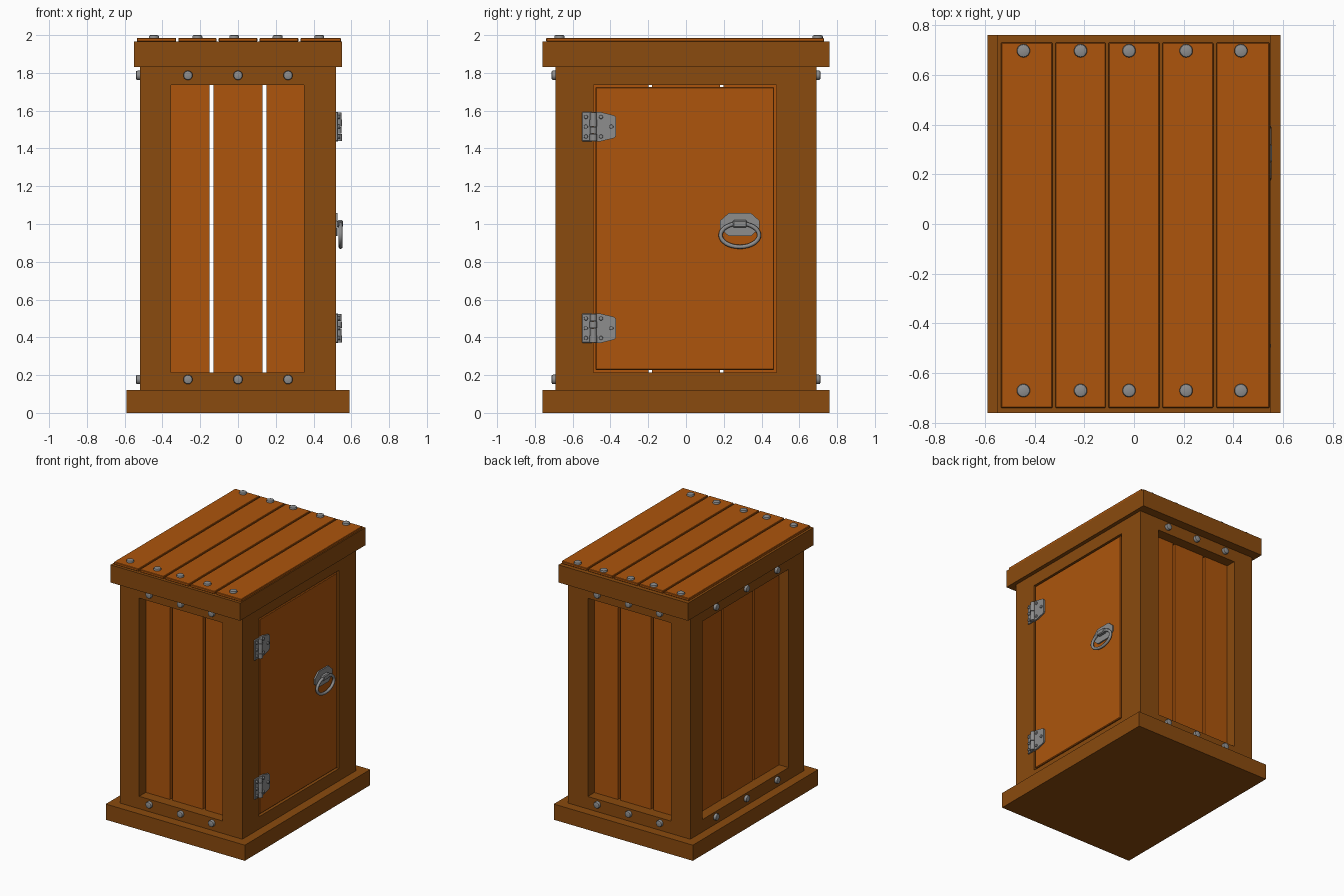
import bpy, bmesh, math
from mathutils import Matrix, Vector

cube = bpy.data.objects.get("Cube")
if cube:
    bpy.data.objects.remove(cube, do_unlink=True)


def material(name, r, g, b):
    m = bpy.data.materials.new(name)
    m.use_nodes = True
    m.diffuse_color = (r, g, b, 1)
    m.node_tree.nodes["Principled BSDF"].inputs["Base Color"].default_value = (r, g, b, 1)
    return m


FRAME = material("dark brown wood", 0.254, 0.069, 0.0044)
PLANK = material("orange wood", 0.418, 0.091, 0.0037)
METAL = material("grey metal", 0.27, 0.27, 0.27)


def finish(name, bm, mat, smooth=False):
    bmesh.ops.recalc_face_normals(bm, faces=bm.faces)
    me = bpy.data.meshes.new(name)
    bm.to_mesh(me)
    bm.free()
    ob = bpy.data.objects.new(name, me)
    bpy.context.collection.objects.link(ob)
    me.materials.append(mat)
    if smooth:
        bpy.ops.object.select_all(action='DESELECT')
        ob.select_set(True)
        bpy.context.view_layer.objects.active = ob
        bpy.ops.object.shade_smooth_by_angle(angle=math.radians(40))
    return ob


def box(name, x, y, z, mat, bevel=0):
    """Box from (min, max) pairs on each axis."""
    bm = bmesh.new()
    bmesh.ops.create_cube(bm, size=1)
    for v in bm.verts:
        v.co = [a + (b - a) * (c + 0.5) for (a, b), c in zip((x, y, z), v.co)]
    if bevel:
        bmesh.ops.bevel(bm, geom=bm.edges[:], offset=bevel, segments=1, affect='EDGES')
    return finish(name, bm, mat)


def cylinder(name, at, axis, radius, depth, mat, sides=14, tip=None):
    """Cylinder, or a stud with a chamfered tip, centred on a point."""
    bm = bmesh.new()
    bmesh.ops.create_cone(bm, cap_ends=True, segments=sides, radius1=radius, radius2=radius, depth=depth)
    if tip:
        rim = [e for e in bm.edges if all(v.co.z > 0 for v in e.verts)]
        bmesh.ops.bevel(bm, geom=rim, offset=tip, segments=2, profile=0.5, affect='EDGES')
    turn = Vector((0, 0, 1)).rotation_difference(Vector(axis)).to_matrix().to_4x4()
    bmesh.ops.transform(bm, matrix=Matrix.Translation(at) @ turn, verts=bm.verts)
    return finish(name, bm, mat, True)


def side_plate(name, outline, x0, x1, mat):
    """Outline in (y, z) extruded along x."""
    bm = bmesh.new()
    face = bm.faces.new([bm.verts.new((x0, y, z)) for y, z in outline])
    new = bmesh.ops.extrude_face_region(bm, geom=[face])["geom"]
    bmesh.ops.translate(bm, vec=(x1 - x0, 0, 0), verts=[v for v in new if isinstance(v, bmesh.types.BMVert)])
    return finish(name, bm, mat)


# Base, cap and hollow body with a window in each side
box("base", (-0.59, 0.59), (-0.76, 0.76), (0, 0.12), FRAME)
box("cap", (-0.55, 0.55), (-0.76, 0.76), (1.83, 1.965), FRAME)
body = box("body_frame", (-0.52, 0.52), (-0.69, 0.69), (0.12, 1.83), FRAME)
LOW, HIGH = 0.215, 1.735
cutters = [
    box("cut_cavity", (-0.41, 0.41), (-0.58, 0.58), (0, 2), FRAME),
    box("cut_front_back", (-0.355, 0.35), (-1, 1), (LOW, HIGH), FRAME),
    box("cut_door", (0, 1), (-0.49, 0.48), (LOW, HIGH), FRAME),
    box("cut_side", (-1, 0), (-0.5, 0.54), (LOW, HIGH), FRAME),
]
bpy.context.view_layer.objects.active = body
for c in cutters:
    mod = body.modifiers.new("cut", 'BOOLEAN')
    mod.operation, mod.solver, mod.object = 'DIFFERENCE', 'EXACT', c
    bpy.ops.object.modifier_apply(modifier=mod.name)
    bpy.data.objects.remove(c, do_unlink=True)


def spans(edges, gap):
    """Plank spans between neighbouring edges, with gaps at the inner ones."""
    last = len(edges) - 2
    return [(a + (gap / 2 if i else 0), b - (gap / 2 if i < last else 0))
            for i, (a, b) in enumerate(zip(edges, edges[1:]))]


# Recessed planks
for i, s in enumerate(spans((-0.355, -0.14, 0.14, 0.35), 0.022)):
    box(f"front_plank_{i}", s, (-0.61, -0.58), (LOW, HIGH), PLANK)
    box(f"back_plank_{i}", s, (0.58, 0.61), (LOW, HIGH), PLANK)
for i, s in enumerate(spans((-0.5, -0.19, 0.19, 0.54), 0.018)):
    box(f"side_plank_{i}", (-0.44, -0.41), s, (LOW, HIGH), PLANK)

# Roof planks
for i, s in enumerate(spans((-0.535, -0.322, -0.108, 0.108, 0.325, 0.545), 0.012)):
    box(f"roof_plank_{i}", s, (-0.74, 0.73), (1.965, 1.985), PLANK, 0.003)

# Studs
for i, x in enumerate((-0.445, -0.215, -0.02, 0.21, 0.43)):
    for end, y in (("front", -0.67), ("back", 0.697)):
        cylinder(f"roof_stud_{end}_{i}", (x, y, 1.987), (0, 0, 1), 0.027, 0.026, METAL, tip=0.008)
for z, row in ((0.177, "low"), (1.787, "high")):
    for i in (-1, 0, 1):
        for end, s in (("front", -1), ("back", 1)):
            cylinder(f"{end}_stud_{row}_{i + 1}", (0.265 * i, s * 0.697, z), (0, s, 0),
                     0.025, 0.03, METAL, tip=0.008)
        cylinder(f"side_stud_{row}_{i + 1}", (-0.526, 0.37 * i + 0.015, z), (-1, 0, 0),
                 0.025, 0.03, METAL, tip=0.008)

# Door
box("door", (0.475, 0.518), (-0.48, 0.467), (0.228, 1.725), PLANK, 0.005)

# Hinges
for name, z in (("lower", 0.448), ("upper", 1.515)):
    box(f"{name}_hinge_leaf", (0.515, 0.53), (-0.55, -0.495), (z - 0.077, z + 0.077), METAL, 0.003)
    strap = [(-0.49, -0.077), (-0.45, -0.077), (-0.38, -0.06), (-0.37, -0.048)]
    outline = [(y, z + h) for y, h in strap] + [(y, z - h) for y, h in reversed(strap)]
    side_plate(f"{name}_hinge_strap", outline, 0.515, 0.53, METAL)
    for k in range(4):
        cylinder(f"{name}_hinge_knuckle_{k}", (0.532, -0.49, z - 0.057 + 0.038 * k), (0, 0, 1),
                 0.017 if k % 2 else 0.02, 0.036, METAL)
    for k in (-1, 0, 1):
        cylinder(f"{name}_hinge_leaf_rivet_{k + 1}", (0.533, -0.53, z + 0.052 * k), (1, 0, 0),
                 0.011, 0.014, METAL, 10, 0.004)
        cylinder(f"{name}_hinge_strap_rivet_{k + 1}", (0.533, -0.45 + 0.055 * (k == 0), z + 0.052 * k),
                 (1, 0, 0), 0.011, 0.014, METAL, 10, 0.004)

# Handle: backplate, bracket and hanging ring
cy, cz = 0.285, 0.997
quarter = [(0.105, 0.02), (0.06, 0.06)]
outline = [(cy + y, cz + h) for y, h in quarter] + [(cy - y, cz + h) for y, h in reversed(quarter)]
outline += [(cy - y, cz - h) for y, h in quarter] + [(cy + y, cz - h) for y, h in reversed(quarter)]
side_plate("handle_plate", outline, 0.515, 0.528, METAL)
box("handle_bracket", (0.525, 0.556), (cy - 0.038, cy + 0.038), (0.982, 1.02), METAL, 0.006)
curve = bpy.data.curves.new("handle_ring", 'CURVE')
curve.dimensions = '3D'
curve.bevel_depth, curve.bevel_resolution = 0.011, 2
ring = curve.splines.new('POLY')
ring.points.add(31)
ring.use_cyclic_u = True
for i, p in enumerate(ring.points):
    a = math.tau * i / 32
    p.co = (0.543, cy + 0.102 * math.cos(a), 0.941 + 0.062 * math.sin(a), 1)
curve.materials.append(METAL)
bpy.context.collection.objects.link(bpy.data.objects.new("handle_ring", curve))
